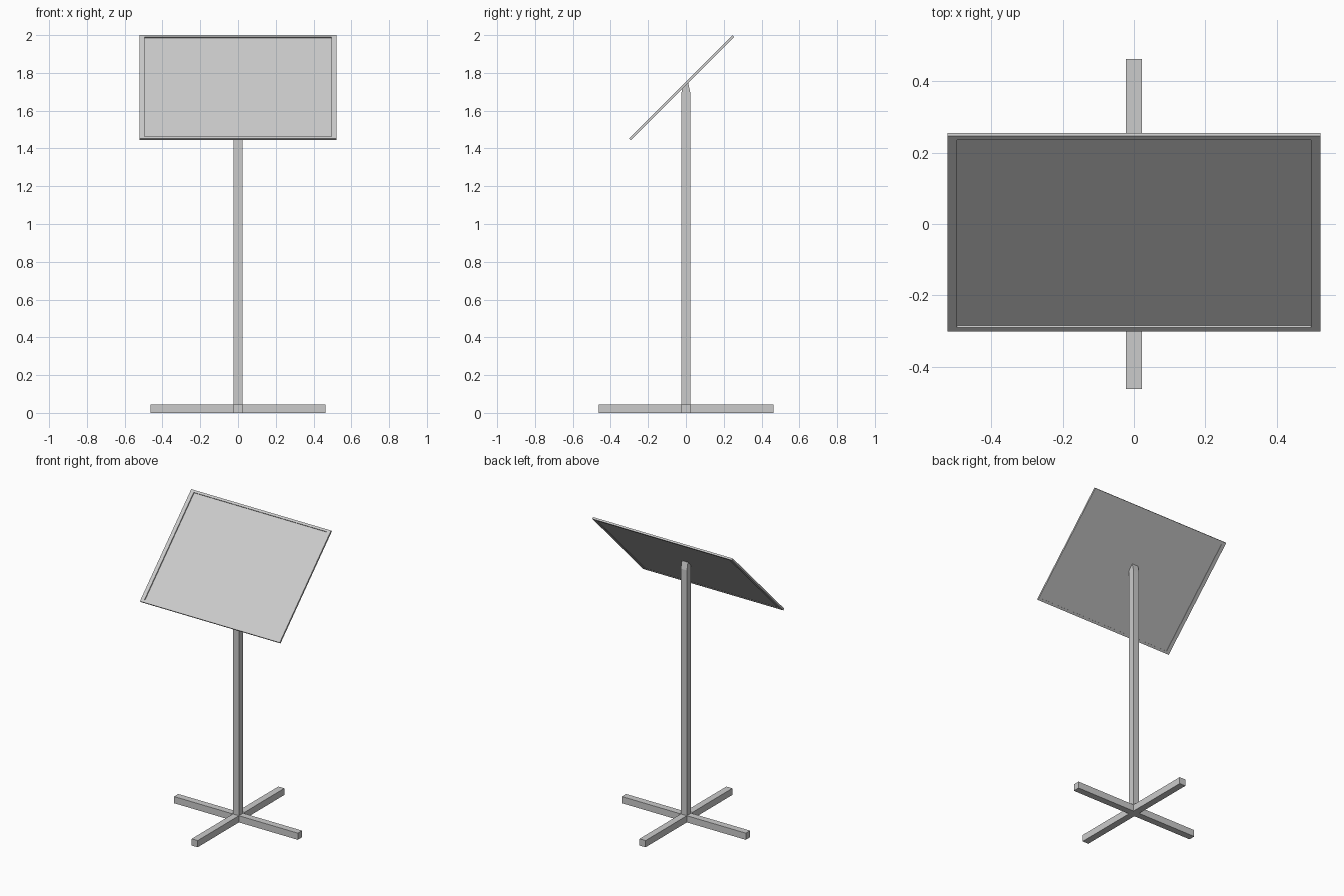
import bpy, bmesh
from math import radians
from mathutils import Vector, Matrix

if "Cube" in bpy.data.objects:
    bpy.data.objects.remove(bpy.data.objects["Cube"])

W = 0.0225           # half width of the square tubing
LEG = 0.462          # reach of each foot
PX, PY, T = 0.522, 0.387, 0.0125   # panel half sizes and thickness


def finish(name, bm):
    bmesh.ops.recalc_face_normals(bm, faces=bm.faces)
    me = bpy.data.meshes.new(name)
    bm.to_mesh(me)
    bm.free()
    ob = bpy.data.objects.new(name, me)
    bpy.context.collection.objects.link(ob)
    return ob


# Crossed feet: one bar repeated around the post
for i in range(4):
    bm = bmesh.new()
    bmesh.ops.create_cube(bm, size=1)
    bmesh.ops.scale(bm, vec=(LEG - W, 2 * W, 2 * W), verts=bm.verts)
    bmesh.ops.translate(bm, vec=((LEG + W) / 2, 0, W), verts=bm.verts)
    bmesh.ops.rotate(bm, matrix=Matrix.Rotation(radians(90 * i), 3, 'Z'), verts=bm.verts)
    finish(f"foot_{i + 1}", bm)

# Post: side profile with a tapered, slanted top that meets the panel
profile = [(-W, 0), (W, 0), (W, 1.70), (0.011, 1.751), (-0.017, 1.723), (-W, 1.70)]
bm = bmesh.new()
face = bm.faces.new([bm.verts.new((-W, y, z)) for y, z in profile])
ext = bmesh.ops.extrude_face_region(bm, geom=[face])
side = [v for v in ext["geom"] if isinstance(v, bmesh.types.BMVert)]
bmesh.ops.translate(bm, vec=(2 * W, 0, 0), verts=side)
finish("post", bm)

# Sign panel: thin slab with a recessed field on front and back
bm = bmesh.new()
bmesh.ops.create_cube(bm, size=2)
bmesh.ops.scale(bm, vec=(PX, PY, T / 2), verts=bm.verts)
bm.normal_update()
for sign, depth in ((1, 0.0075), (-1, 0.0025)):
    f = next(f for f in bm.faces if f.normal.z * sign > 0.9)
    bmesh.ops.inset_region(bm, faces=[f], thickness=0.01)
    for v in f.verts:
        v.co.x = (PX - 0.026) * (1 if v.co.x > 0 else -1)
        v.co.y = (PY - 0.0155) * (1 if v.co.y > 0 else -1)
    rim = bmesh.ops.extrude_discrete_faces(bm, faces=[f])["faces"][0]
    bmesh.ops.translate(bm, vec=(0, 0, -sign * depth), verts=rim.verts)
    bm.normal_update()
panel = finish("sign_panel", bm)
panel.location = (0, -0.0227, 1.722)
panel.rotation_euler.x = radians(45)
